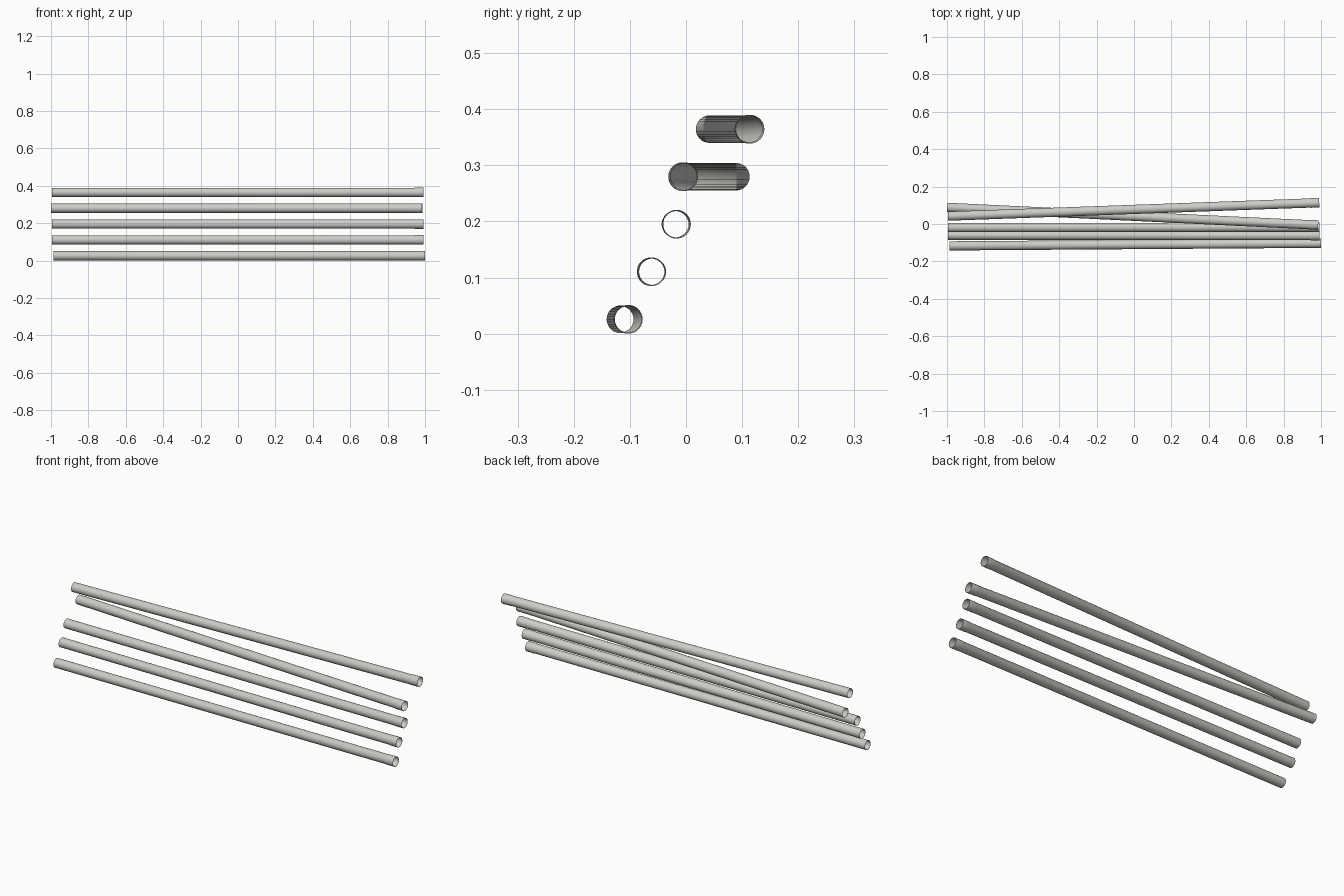
import bpy, bmesh, math
from mathutils import Vector

cube = bpy.data.objects.get("Cube")
if cube:
    bpy.data.objects.remove(cube, do_unlink=True)

SIDES = 32
LENGTH = 1.986
BODY_R, SOCKET_R, WALL = 0.0245, 0.0257, 0.001
SOCKET = 0.045
SPACING = 0.0847

# Pale grey plastic
grey = bpy.data.materials.new("pale_grey")
grey.use_nodes = True
colour = (0.6, 0.6, 0.57, 1)
grey.diffuse_color = colour
grey.node_tree.nodes["Principled BSDF"].inputs["Base Color"].default_value = colour


def pipe_mesh():
    """Thin-walled open pipe along x, with a slightly wider socket at +x."""
    half = LENGTH / 2
    step = half - SOCKET
    outer = [(-half, BODY_R), (step - 0.003, BODY_R), (step, SOCKET_R), (half, SOCKET_R)]
    profile = outer + [(x, r - WALL) for x, r in reversed(outer)]
    bm = bmesh.new()
    rings = []
    for x, r in profile:
        angles = [math.tau * i / SIDES for i in range(SIDES)]
        rings.append([bm.verts.new((x, r * math.cos(a), r * math.sin(a))) for a in angles])
    for k, ring in enumerate(rings):
        following = rings[(k + 1) % len(rings)]
        for i in range(SIDES):
            j = (i + 1) % SIDES
            bm.faces.new((ring[i], ring[j], following[j], following[i]))
    bmesh.ops.recalc_face_normals(bm, faces=bm.faces)
    mesh = bpy.data.meshes.new("pipe")
    bm.to_mesh(mesh)
    bm.free()
    mesh.materials.append(grey)
    return mesh


# Each pipe: y of its right end, y of its left end, x of its middle
pipes = [
    (-0.117, -0.103, 0.007),
    (-0.060, -0.062, -0.002),
    (-0.019, -0.017, -0.002),
    (0.089, -0.006, -0.007),
    (0.042, 0.114, -0.002),
]
mesh = pipe_mesh()
bpy.ops.object.select_all(action='DESELECT')
for n, (y_right, y_left, x) in enumerate(pipes):
    pipe = bpy.data.objects.new(f"pipe_{n + 1}", mesh)
    bpy.context.collection.objects.link(pipe)
    pipe.location = Vector((x, (y_right + y_left) / 2, SOCKET_R + n * SPACING))
    pipe.rotation_euler.z = math.asin((y_left - y_right) / LENGTH)

# Smooth walls with crisp rims
bpy.context.view_layer.objects.active = pipe
pipe.select_set(True)
bpy.ops.object.shade_smooth_by_angle(angle=math.radians(35))
